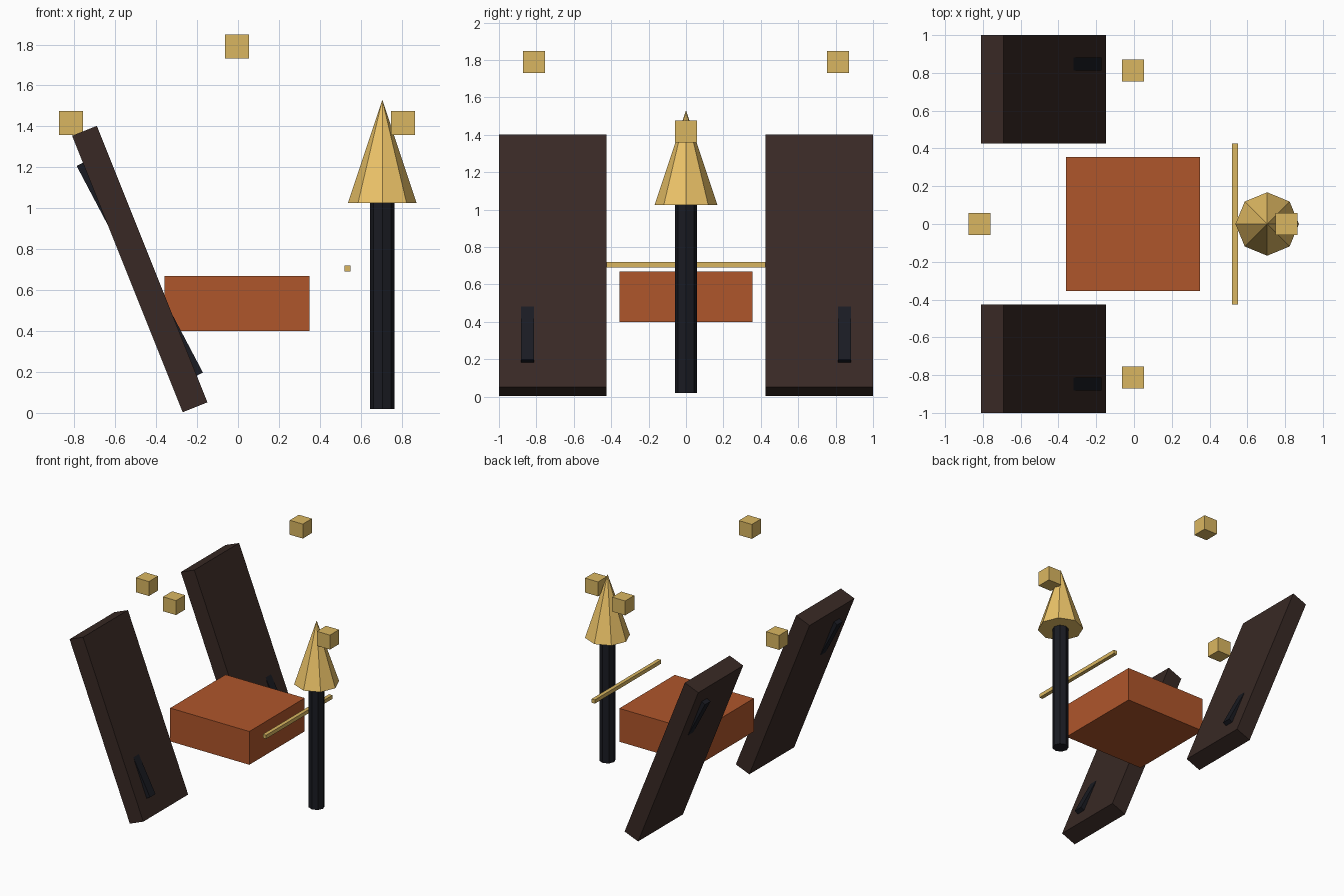
import bpy
import math

if "Cube" in bpy.data.objects:
    bpy.data.objects.remove(bpy.data.objects["Cube"])


def material(name, rgb):
    m = bpy.data.materials.new(name)
    m.diffuse_color = (*rgb, 1)
    m.use_nodes = True
    m.node_tree.nodes["Principled BSDF"].inputs["Base Color"].default_value = m.diffuse_color
    return m


WOOD = material("dark_wood", (0.04, 0.022, 0.018))
IRON = material("black_iron", (0.01, 0.011, 0.016))
CLAY = material("fired_clay", (0.43, 0.092, 0.024))
BRASS = material("brass", (0.70, 0.47, 0.12))
FLAME = material("flame_gold", (0.84, 0.55, 0.14))


def finish(name, mat):
    ob = bpy.context.object
    ob.name = name
    ob.data.materials.append(mat)
    return ob


def box(name, loc, size, mat, tilt=0):
    bpy.ops.mesh.primitive_cube_add(size=1, location=loc, rotation=(0, math.radians(tilt), 0))
    ob = finish(name, mat)
    ob.scale = size
    return ob


CX = -0.005  # centre of the arrangement

# Central block and the crossbar in front of the torch
box("central_block", (CX, 0, 0.535), (0.71, 0.71, 0.27), CLAY)
box("crossbar", (0.535, 0, 0.705), (0.03, 0.85, 0.03), BRASS)

# Pair of leaning slabs, each pierced by an iron bar
for side, s in (("left", -1), ("right", 1)):
    box(f"leaning_slab_{side}", (-0.48, s * 0.7125, 0.703), (0.13, 0.575, 1.455), WOOD, -21.8)
    box(f"iron_bar_{side}", (-0.48, s * 0.847, 0.702), (0.075, 0.07, 1.18), IRON, -27.8)

# Torch: eight-sided pole with a cone flame
bpy.ops.mesh.primitive_cylinder_add(vertices=8, radius=0.06, depth=1.005, location=(0.705, 0, 0.5225))
finish("torch_pole", IRON)
bpy.ops.mesh.primitive_cone_add(vertices=8, radius1=0.168, radius2=0, depth=0.505, location=(0.705, 0, 1.2775))
finish("torch_flame", FLAME)

# Four floating cubes, the side pair lower than the front and back pair
for s in (-1, 1):
    box("floating_cube_low", (CX + s * 0.812, 0, 1.417), (0.117,) * 3, BRASS)
    box("floating_cube_high", (CX, s * 0.812, 1.79), (0.117,) * 3, BRASS)
